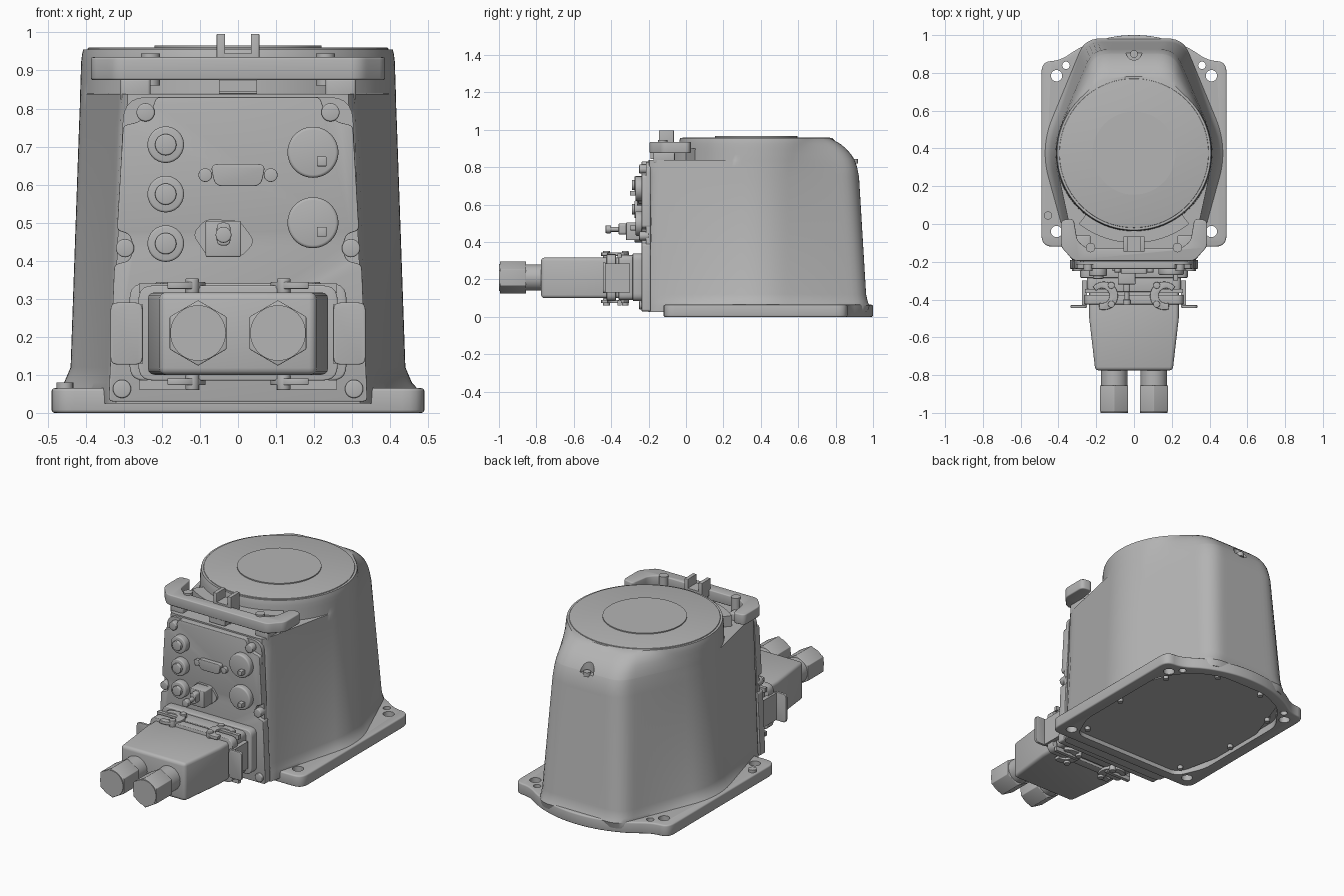
import bpy, bmesh
from math import sin, cos, pi, radians
from mathutils import Vector
from mathutils.geometry import convex_hull_2d

cube = bpy.data.objects.get("Cube")
if cube:
    bpy.data.objects.remove(cube)

grey = bpy.data.materials.new("machine grey")
grey.use_nodes = True
grey.diffuse_color = (0.46, 0.46, 0.46, 1)
grey.node_tree.nodes["Principled BSDF"].inputs["Base Color"].default_value = (0.46, 0.46, 0.46, 1)
parts, cutters = [], []


def finish(name, bm, bevel=0, cutter=False):
    bmesh.ops.recalc_face_normals(bm, faces=bm.faces)
    mesh = bpy.data.meshes.new(name)
    bm.to_mesh(mesh)
    bm.free()
    mesh.materials.append(grey)
    ob = bpy.data.objects.new(name, mesh)
    bpy.context.scene.collection.objects.link(ob)
    ob.hide_render = cutter
    (cutters if cutter else parts).append(ob)
    if bevel:
        mod = ob.modifiers.new("Bevel", 'BEVEL')
        mod.width, mod.segments, mod.limit_method = bevel, 3, 'ANGLE'
    return ob


def loft(name, rings, bevel=0, cutter=False):
    """Skin a list of equal-length rings and cap both ends."""
    bm = bmesh.new()
    rows = [[bm.verts.new(p) for p in ring] for ring in rings]
    n = len(rows[0])
    for low, high in zip(rows, rows[1:]):
        for i in range(n):
            j = (i + 1) % n
            bm.faces.new((low[i], low[j], high[j], high[i]))
    bm.faces.new(rows[0])
    bm.faces.new(rows[-1])
    return finish(name, bm, bevel, cutter)


def prism(name, pts, axis, a, b, bevel=0, cutter=False):
    """Extrude a flat outline along y or z from a to b."""
    place = (lambda u, v, w: (u, v, w)) if axis == 'z' else (lambda u, v, w: (u, w, v))
    return loft(name, [[place(u, v, w) for u, v in pts] for w in (a, b)], bevel, cutter)


def arc(cx, cy, r, a0=0, a1=360, n=16):
    return [(cx + r * cos(radians(a0 + (a1 - a0) * i / n)),
             cy + r * sin(radians(a0 + (a1 - a0) * i / n))) for i in range(n + 1)]


def disc(cx, cy, r, n=32):
    return arc(cx, cy, r, 0, 360, n)[:-1]


def rect(x0, x1, y0, y1):
    return [(x0, y0), (x1, y0), (x1, y1), (x0, y1)]


def mirror(half):
    return half + [(-x, y) for x, y in reversed(half)]


def rounded(pts, r, n=5):
    out = []
    for i, p in enumerate(pts):
        p, q, s = Vector(p), Vector(pts[i - 1]), Vector(pts[(i + 1) % len(pts)])
        a = p + (q - p).normalized() * min(r, (q - p).length * 0.49)
        b = p + (s - p).normalized() * min(r, (s - p).length * 0.49)
        for k in range(n + 1):
            t = k / n
            out.append(tuple(a * (1 - t) ** 2 + p * 2 * t * (1 - t) + b * t * t))
    return out


def cut(ob, cutter):
    mod = ob.modifiers.new("Cut", 'BOOLEAN')
    mod.object, mod.operation, mod.solver = cutter, 'DIFFERENCE', 'EXACT'


# Base flange with recessed underside and mounting holes
CY = 0.375
outline = mirror([(0.49, -0.12), (0.49, 0.86), (0.39, 0.865), (0.29, 0.935), (0.17, 0.98), (0.06, 1.0)])
flange = prism("base_flange", rounded(outline, 0.06), 'z', 0, 0.065, 0.008)
inner = mirror([(0.35, -0.06), (0.42, 0.1), (0.42, 0.7), (0.3, 0.86), (0.15, 0.93)])
cut(flange, prism("recess_cutter", rounded(inner, 0.05), 'z', -0.1, 0.04, 0, True))
for s in (-1, 1):
    for x, y, r in ((0.41, 0.785, 0.03), (0.41, -0.04, 0.03), (0.36, 0.84, 0.02)):
        cut(flange, prism("hole_cutter", disc(s * x, y, r), 'z', -0.1, 0.2, 0, True))
    for x, y in ((0.33, 0.0), (0.39, 0.35), (0.36, 0.7), (0.15, 0.89)):
        prism("underside_screw", disc(s * x, y, 0.015, 12), 'z', 0.005, 0.04)
prism("flange_screw", disc(-0.455, 0.045, 0.022, 20), 'z', 0.06, 0.08)


# Main housing: hull of a round column, rounded back corners and a front block
def housing_ring(z, radius, back, has_front, n=160):
    spread = 0.19 - 0.06 * z
    front = 0.31 - 0.04 * z
    pts = disc(0, 0, radius, 96)
    for s in (-1, 1):
        pts += disc(s * spread, back - 0.11 - CY, 0.11, 32)
        if has_front:
            pts += disc(s * front, -0.17 - CY, 0.03, 16)
    hull = [Vector(pts[i]) for i in convex_hull_2d([Vector(p) for p in pts])]
    ring = []
    for k in range(n):
        d = Vector((cos(2 * pi * k / n), sin(2 * pi * k / n)))
        reach = 9
        for i, p in enumerate(hull):
            e = p - hull[i - 1]
            normal = Vector((e.y, -e.x))
            if normal.dot(p) < 0:
                normal = -normal
            if normal.dot(d) > 1e-9:
                reach = min(reach, normal.dot(p) / normal.dot(d))
        ring.append((d.x * reach, d.y * reach + CY, z))
    return ring


levels = [(0.025, 0.45, 0.97, 1), (0.06, 0.475, 0.982, 1), (0.08, 0.457, 0.972, 1), (0.12, 0.44, 0.963, 1),
          (0.75, 0.418, 0.925, 1), (0.8, 0.416, 0.915, 1), (0.838, 0.415, 0.902, 1), (0.84, 0.415, 0.901, 0),
          (0.87, 0.414, 0.882, 0), (0.9, 0.413, 0.855, 0), (0.925, 0.412, 0.825, 0), (0.942, 0.41, 0.795, 0),
          (0.955, 0.407, 0.77, 0)]
housing = loft("housing", [housing_ring(*lv) for lv in levels])
cut(housing, prism("pocket_cutter", disc(0, 0.91, 0.042), 'z', 0.83, 1.1, 0, True))
prism("pocket_screw", disc(0, 0.9, 0.02, 16), 'z', 0.82, 0.845)
prism("top_lid", disc(0, CY, 0.395, 96), 'z', 0.94, 0.96, 0.003)
prism("top_disc", disc(0, CY, 0.22, 64), 'z', 0.95, 0.966)

# Top bracket: U-shaped plate with posts, rib and cable clip
u_half = [(0.32, -0.195), (0.36, -0.15), (0.387, -0.12), (0.387, 0.02), (0.32, 0.03), (0.30, -0.09), (0.25, -0.13)]
prism("top_bracket", rounded(mirror(u_half), 0.025), 'z', 0.875, 0.935, 0.006)
prism("bracket_rib", arc(0, CY, 0.475, 232, 308, 24) + arc(0, CY, 0.4, 308, 232, 24), 'z', 0.835, 0.9)
for s in (-1, 1):
    prism("bracket_post", rect(s * 0.27 - 0.04, s * 0.27 + 0.04, -0.175, -0.06), 'z', 0.82, 0.88, 0.008)
    prism("bracket_screw", disc(s * 0.23, -0.125, 0.025, 20), 'z', 0.86, 0.945)
    prism("clip_prong", rect(s * 0.045 - 0.011, s * 0.045 + 0.011, -0.145, -0.065), 'z', 0.9, 0.996, 0.002)
prism("clip_base", rect(-0.05, 0.05, -0.145, -0.065), 'z', 0.84, 0.945)
prism("clip_block", rect(-0.05, 0.05, -0.19, -0.15), 'z', 0.845, 0.875)

# Front panel with notched bolts
panel_half = [(0.34, 0.03), (0.325, 0.39), (0.285, 0.4), (0.275, 0.435), (0.285, 0.47), (0.318, 0.48),
              (0.302, 0.755), (0.26, 0.765), (0.225, 0.8), (0.215, 0.83)]
prism("front_panel", rounded(mirror(panel_half), 0.012, 3), 'y', -0.237, -0.19, 0.003)
prism("panel_backing", rounded(mirror([(0.335, 0.03), (0.3, 0.83)]), 0.06), 'y', -0.215, -0.19)
for s in (-1, 1):
    for x, z in ((0.243, 0.79), (0.297, 0.433), (0.305, 0.063)):
        prism("panel_bolt", disc(s * x, z, 0.024, 20), 'y', -0.25, -0.2, 0.004)

# Push buttons on the model's right side of the panel
for z in (0.705, 0.575, 0.445):
    prism("button_collar", disc(-0.19, z, 0.048, 40), 'y', -0.275, -0.23, 0.006)
    prism("button_cap", disc(-0.19, z, 0.028), 'y', -0.29, -0.27, 0.004)

# Round sockets on the other side
for z in (0.685, 0.5):
    prism("socket_cap", disc(0.197, z, 0.067, 48), 'y', -0.27, -0.23, 0.008)
    prism("socket_latch", rect(0.207, 0.233, z - 0.037, z - 0.011), 'y', -0.3, -0.26, 0.003)

# Data port and toggle switch
prism("data_port", rounded(mirror([(0.06, 0.596), (0.073, 0.654)]), 0.02), 'y', -0.262, -0.23, 0.003)
for s in (-1, 1):
    prism("data_port_screw", disc(s * 0.086, 0.625, 0.018, 20), 'y', -0.256, -0.23, 0.003)
prism("switch_plate", rounded([(-0.12, 0.47), (-0.08, 0.41), (0.01, 0.41), (0.045, 0.45), (0.005, 0.505),
                               (-0.085, 0.51)], 0.02), 'y', -0.25, -0.23)
prism("switch_body", rect(-0.085, 0.008, 0.41, 0.505), 'y', -0.32, -0.24, 0.004)
prism("switch_lever", rounded(rect(-0.056, -0.02, 0.44, 0.5), 0.015), 'y', -0.36, -0.3, 0.004)
prism("lever_stem", disc(-0.038, 0.468, 0.013, 16), 'y', -0.41, -0.35)
prism("lever_tip", disc(-0.038, 0.468, 0.021, 16), 'y', -0.43, -0.4, 0.004)

# Connector base and mating collars
prism("connector_base", rounded(rect(-0.285, 0.285, 0.085, 0.34), 0.04), 'y', -0.285, -0.23, 0.005)
prism("connector_collar", rounded(rect(-0.25, 0.25, 0.09, 0.33), 0.03), 'y', -0.36, -0.28, 0.004)
prism("hood_collar", rounded(rect(-0.262, 0.262, 0.085, 0.335), 0.04), 'y', -0.425, -0.375, 0.004)

# Tapered connector hood and cable glands
prism("connector_hood", mirror([(0.205, -0.775), (0.237, -0.5), (0.237, -0.3)]), 'z', 0.1, 0.317, 0.018)
for s in (-1, 1):
    x = s * 0.105
    prism("gland_neck", disc(x, 0.21, 0.07, 40), 'y', -0.87, -0.76)
    prism("gland_nut", arc(x, 0.21, 0.086, 30, 330, 5), 'y', -0.995, -0.855, 0.003)
    prism("gland_face", disc(x, 0.21, 0.073, 40), 'y', -1.0, -0.98)

    # Locking levers: side ears, corner lugs and crescent springs
    prism("lever_ear", rounded(rect(s * 0.293 - 0.042, s * 0.293 + 0.042, 0.127, 0.29), 0.02), 'y', -0.445, -0.43, 0.003)
    prism("lever_arm", rect(s * 0.262 - 0.012, s * 0.262 + 0.012, 0.13, 0.285), 'y', -0.44, -0.3)
    for z, d in ((0.335, 1), (0.082, -1)):
        spring = arc(0.16, -0.38, 0.075, 40, 290, 20) + arc(0.17, -0.38, 0.04, 290, 40, 20)
        prism("lever_spring", [(s * u, v) for u, v in spring], 'z', z - 0.009, z + 0.009, 0.003)
        for y in (-0.325, -0.425):
            prism("spring_pivot", disc(s * 0.12, y, 0.018, 20), 'z', z - 0.022, z + 0.018, 0.003)
        prism("spring_bar", rect(s * 0.18 - 0.08, s * 0.18 + 0.08, -0.365, -0.345), 'z', z - 0.02, z + 0.005)

# Apply modifiers, remove cutters and shade
bpy.ops.object.select_all(action='DESELECT')
for ob in parts:
    ob.select_set(True)
bpy.context.view_layer.objects.active = parts[0]
bpy.ops.object.convert(target='MESH')
for ob in cutters:
    bpy.data.objects.remove(ob)
bpy.ops.object.shade_smooth_by_angle(angle=radians(35))
